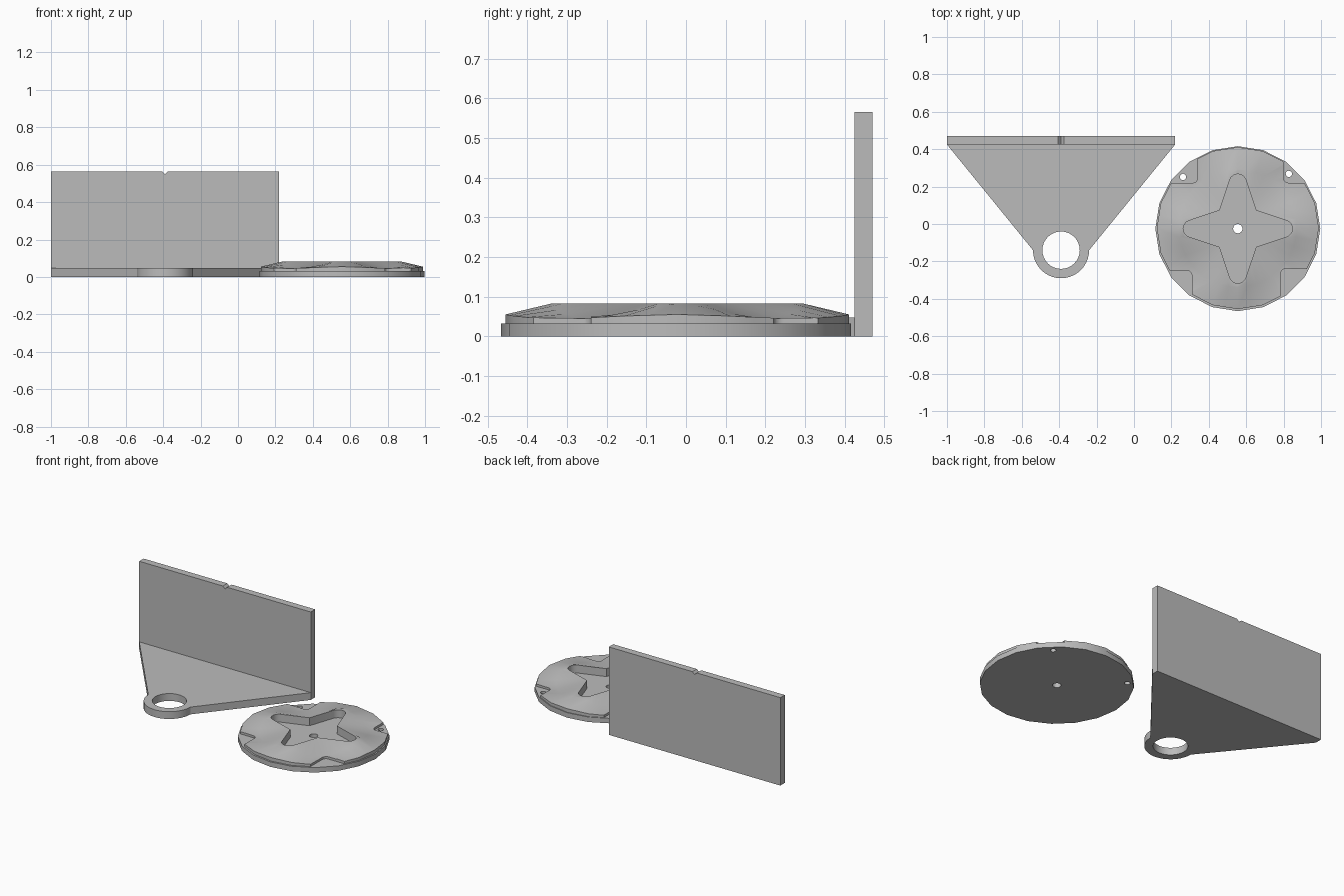
import bpy, bmesh, math
from math import sin, cos, radians, pi

if "Cube" in bpy.data.objects:
    bpy.data.objects.remove(bpy.data.objects["Cube"])

grey = bpy.data.materials.new("plain_grey")
grey.diffuse_color = (0.5, 0.5, 0.5, 1)
grey.use_nodes = True
grey.node_tree.nodes["Principled BSDF"].inputs["Base Color"].default_value = grey.diffuse_color


def finish(name, bm):
    bmesh.ops.recalc_face_normals(bm, faces=bm.faces)
    me = bpy.data.meshes.new(name)
    bm.to_mesh(me)
    bm.free()
    ob = bpy.data.objects.new(name, me)
    bpy.context.collection.objects.link(ob)
    me.materials.append(grey)
    return ob


def prism(name, pts, a, b, axis="z"):
    """Extrude a closed outline from a to b along z or y."""
    bm = bmesh.new()
    place = (lambda p, h: (p[0], p[1], h)) if axis == "z" else (lambda p, h: (p[0], h, p[1]))
    lo = [bm.verts.new(place(p, a)) for p in pts]
    hi = [bm.verts.new(place(p, b)) for p in pts]
    bm.faces.new(lo)
    bm.faces.new(hi)
    n = len(pts)
    for i in range(n):
        j = (i + 1) % n
        bm.faces.new((lo[i], lo[j], hi[j], hi[i]))
    return finish(name, bm)


def arc(cx, cy, r, a0, a1, n):
    return [(cx + r * cos(radians(a0 + (a1 - a0) * i / n)),
             cy + r * sin(radians(a0 + (a1 - a0) * i / n))) for i in range(n + 1)]


def circle(cx, cy, r, n):
    return arc(cx, cy, r, 0, 360, n)[:-1]


def cut(ob, cutters):
    for c in cutters:
        m = ob.modifiers.new("cut", "BOOLEAN")
        m.operation, m.solver, m.object = "DIFFERENCE", "EXACT", c
    bpy.context.view_layer.objects.active = ob
    for m in list(ob.modifiers):
        bpy.ops.object.modifier_apply(modifier=m.name)


def smooth(ob, angle):
    bpy.ops.object.select_all(action="DESELECT")
    ob.select_set(True)
    bpy.context.view_layer.objects.active = ob
    bpy.ops.object.shade_smooth_by_angle(angle=radians(angle))


# upright panel with a small V notch in the top edge
prism("upright_panel", [(-1, 0), (0.22, 0), (0.22, 0.565), (-0.375, 0.565),
                        (-0.39, 0.55), (-0.405, 0.565), (-1, 0.565)], 0.425, 0.47, "y")

# tapered foot ending in a ring
foot = prism("tapered_foot", [(-1, 0.425)] + arc(-0.39, -0.14, 0.15, 180, 360, 20)
             + [(0.22, 0.425)], 0, 0.047)
cutters = [prism("ring_cutter", circle(-0.39, -0.14, 0.1, 32), -0.1, 0.2)]
cut(foot, cutters)
smooth(foot, 30)

# lower disc
CX, CY = 0.555, -0.025
disc = prism("lower_disc", circle(CX, CY, 0.441, 20), 0, 0.032)

# domed top: raised cross that falls away to low diagonals
plateau = [0.308, 0.292, 0.22, 0.178, 0.157, 0.15]
shoulder = [0.083, 0.077, 0.067, 0.056, 0.047, 0.045]
edge = [0.055, 0.053, 0.051, 0.048, 0.046, 0.045]
bm = bmesh.new()
rings = [[], [], [], []]
for i in range(40):
    k = i % 10
    k = min(k, 10 - k)
    t = 2 * pi * i / 40
    rim = 0.433 * (cos(pi / 20) if i % 2 else 1)
    for ring, (r, z) in zip(rings, [(rim, 0.032), (rim, edge[k]),
                                    (0.315, shoulder[k]), (plateau[k], 0.083)]):
        ring.append(bm.verts.new((CX + r * cos(t), CY + 0.003 + r * sin(t), z)))
for a, b in zip(rings, rings[1:]):
    for i in range(40):
        j = (i + 1) % 40
        bm.faces.new((a[i], a[j], b[j]))
        bm.faces.new((a[i], b[j], b[i]))
bm.faces.new(rings[0])
bm.faces.new(rings[3])
dome = finish("domed_top", bm)

# four-armed star recess
star = []
for q in range(4):
    a = 90 * q
    star += arc(CX + 0.247 * cos(radians(a)), CY + 0.247 * sin(radians(a)),
                0.045, a - 70, a + 70, 8)
    star.append((CX + 0.138 * cos(radians(a + 45)), CY + 0.138 * sin(radians(a + 45))))
dome_cutters = [prism("star_cutter", star, 0.0, 0.2)]

# rim notches with rounded inner corners
for x, y, sx, sy in [(0.34, 0.22, -1, 1), (0.80, 0.22, 1, 1),
                     (0.785, -0.24, 1, -1), (0.31, -0.25, -1, -1)]:
    corner = arc(0.025, 0.025, 0.025, 180, 270, 4)
    pts = [(x + sx * u, y + sy * v) for u, v in [(0.4, 0.4), (0, 0.4)] + corner + [(0.4, 0)]]
    dome_cutters.append(prism("notch_cutter", pts, 0.0, 0.2))
cut(dome, dome_cutters)

# centre hole and two pin holes
hole_cutters = [prism("hole_cutter", circle(x, y, r, 16), -0.1, 0.2)
                for x, y, r in [(CX, CY, 0.025), (0.262, 0.252, 0.017), (0.828, 0.268, 0.017)]]
cut(disc, hole_cutters)
smooth(disc, 30)
smooth(dome, 30)

for c in cutters + dome_cutters + hole_cutters:
    bpy.data.objects.remove(c)
